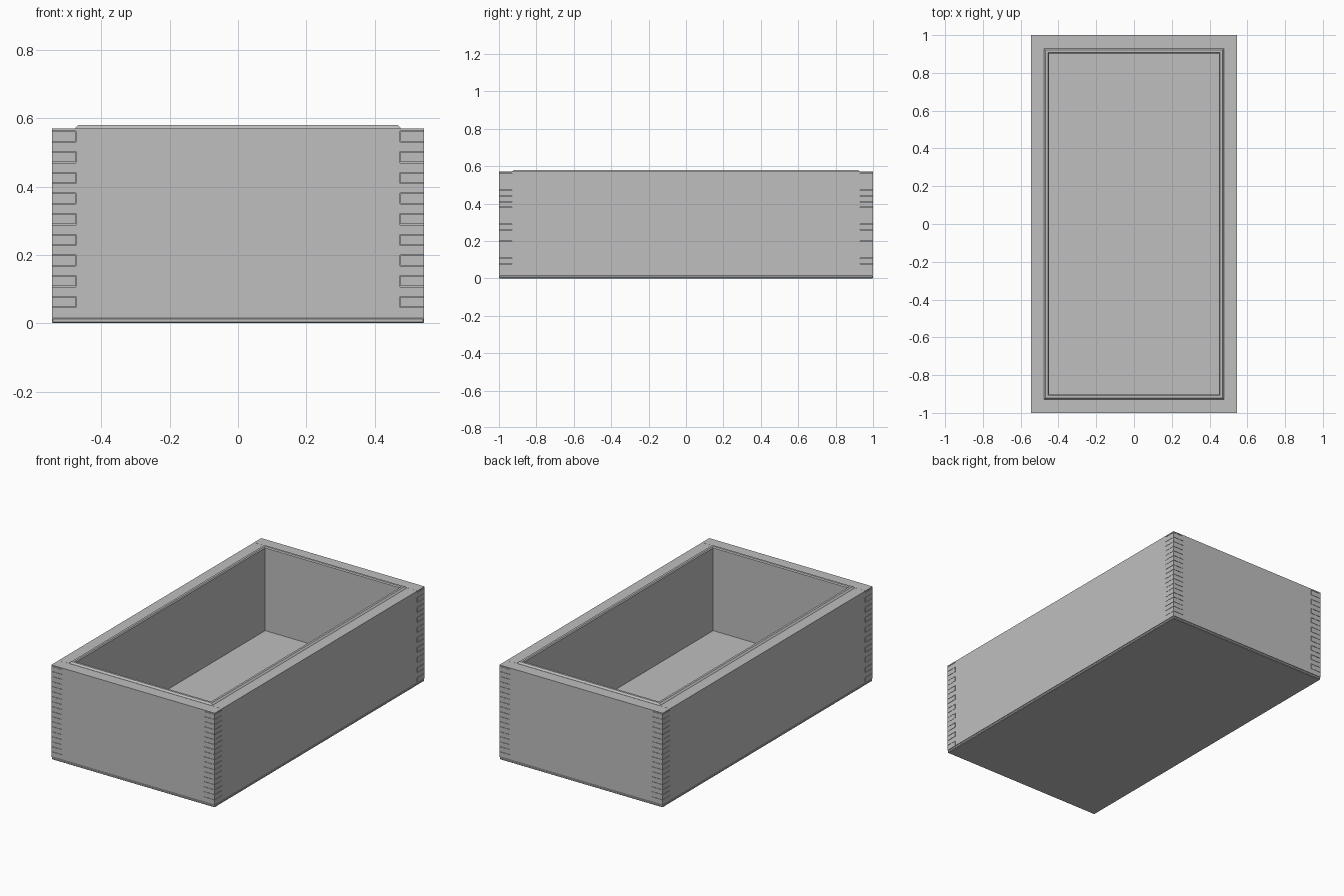
import bpy
import bmesh
from mathutils import Vector

cube = bpy.data.objects.get("Cube")
if cube:
    bpy.data.objects.remove(cube, do_unlink=True)

grey = bpy.data.materials.new("plain grey")
grey.use_nodes = True
colour = (0.52, 0.52, 0.52, 1)
grey.diffuse_color = colour
grey.node_tree.nodes["Principled BSDF"].inputs["Base Color"].default_value = colour

HALF_X, HALF_Y = 0.545, 1.0
WALL = 0.07
BASE, TOP = 0.016, 0.57
FINGERS, PITCH, FIRST, TALL = 9, 0.0605, 0.047, 0.031
GAP = 0.0008


def finish(name, bm):
    bmesh.ops.recalc_face_normals(bm, faces=bm.faces)
    mesh = bpy.data.meshes.new(name)
    bm.to_mesh(mesh)
    bm.free()
    mesh.materials.append(grey)
    obj = bpy.data.objects.new(name, mesh)
    bpy.context.collection.objects.link(obj)
    return obj


def box(name, half_x, half_y, low, high, bevel=0):
    bm = bmesh.new()
    bmesh.ops.create_cube(bm, size=1)
    for v in bm.verts:
        v.co = Vector((v.co.x * 2 * half_x, v.co.y * 2 * half_y,
                       low if v.co.z < 0 else high))
    if bevel:
        bmesh.ops.bevel(bm, geom=bm.edges[:], offset=bevel, segments=1, affect='EDGES')
    return finish(name, bm)


def board(name, edge, place, push):
    """Extrude a board whose right edge is the list of (u, z) points."""
    outline = edge + [(-u, z) for u, z in reversed(edge)]
    bm = bmesh.new()
    face = bm.faces.new([bm.verts.new(place(u, z)) for u, z in outline])
    grown = bmesh.ops.extrude_face_region(bm, geom=[face])
    moved = [g for g in grown["geom"] if isinstance(g, bmesh.types.BMVert)]
    bmesh.ops.translate(bm, verts=moved, vec=push)
    return finish(name, bm)


def finger_edge(inner, outer, start, end, first_u, other_u, grow):
    """Stepped edge that alternates at every finger."""
    points = [(first_u, start)]
    for i in range(FINGERS):
        low = FIRST + i * PITCH - grow
        high = FIRST + i * PITCH + TALL + grow
        points += [(first_u, low), (other_u, low), (other_u, high), (first_u, high)]
    return points + [(first_u, end)] if end else points[1:-1][1:]


# Front and back boards, notched to receive the side fingers
end_edge = finger_edge(0, 0, BASE, TOP, HALF_X, HALF_X - WALL - GAP, GAP)
# Side boards, with fingers reaching through the ends
side_edge = finger_edge(0, 0, BASE, TOP, HALF_Y - WALL - GAP, HALF_Y, -GAP)

for sign, name in ((-1, "front_board"), (1, "back_board")):
    board(name, end_edge, lambda u, z: (u, sign * HALF_Y, z), (0, -sign * WALL, 0))
for sign, name in ((-1, "right_board"), (1, "left_board")):
    board(name, side_edge, lambda u, z: (sign * HALF_X, u, z), (-sign * WALL, 0, 0))

# Bottom panel with chamfered rim, and raised inner floor
box("base_panel", HALF_X, HALF_Y, 0, BASE, 0.004)
box("inner_floor", 0.46, 0.91, BASE, 0.075)

# Mitred lining with a chamfered lip standing above the boards
section = [(0, 0.02), (0, TOP), (0.009, 0.58), (0.022, 0.58), (0.027, 0.574), (0.027, 0.02)]
bm = bmesh.new()
rings = []
for inset, z in section:
    x, y = HALF_X - WALL + 0.002 - inset, HALF_Y - WALL - 0.001 - inset
    rings.append([bm.verts.new((sx * x, sy * y, z))
                  for sx, sy in ((-1, -1), (1, -1), (1, 1), (-1, 1))])
for a, b in zip(rings, rings[1:] + rings[:1]):
    for i in range(4):
        j = (i + 1) % 4
        bm.faces.new((a[i], a[j], b[j], b[i]))
finish("lining", bm)
